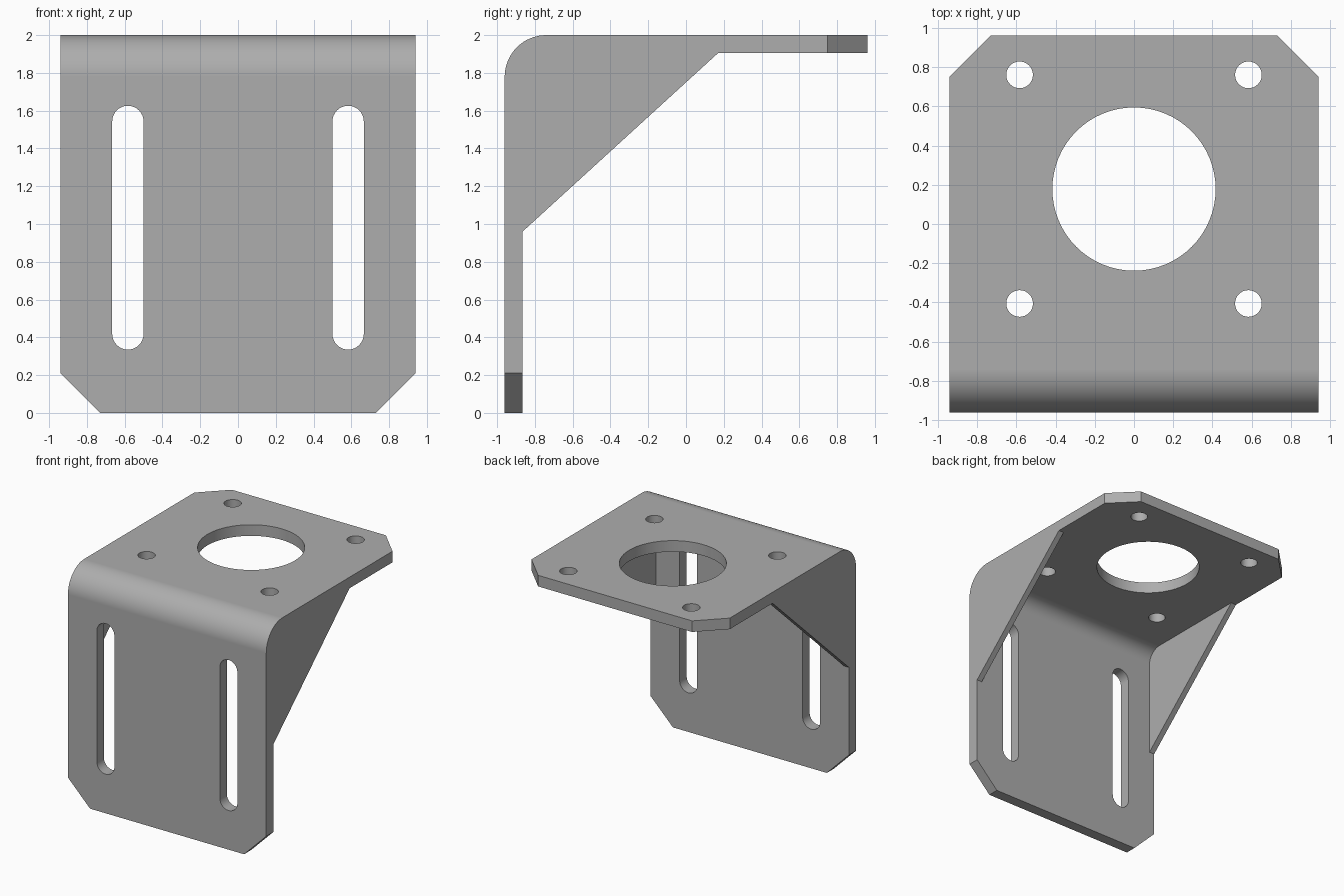
import bpy
import bmesh
from math import sin, cos, pi
from mathutils import Vector

if "Cube" in bpy.data.objects:
    bpy.data.objects.remove(bpy.data.objects["Cube"])

HALF_W, HALF_D, TOP = 0.94, 0.96, 2.0
SHEET, GUSSET = 0.095, 0.05
BEND, CHAMFER = 0.22, 0.21
INNER_Y, INNER_Z = -HALF_D + SHEET, TOP - SHEET
GUSSET_LOW, GUSSET_BACK = 0.96, 0.17

steel = bpy.data.materials.new("grey steel")
steel.use_nodes = True
grey = (0.42, 0.42, 0.42, 1)
steel.diffuse_color = grey
steel.node_tree.nodes["Principled BSDF"].inputs["Base Color"].default_value = grey


def arc(cx, cy, r, start, end, steps):
    """Points along an arc, angles in half turns."""
    angles = [pi * (start + (end - start) * i / steps) for i in range(steps + 1)]
    return [(cx + r * cos(a), cy + r * sin(a)) for a in angles]


def prism(name, points, axis, low, high):
    """Extrude a flat outline along x, y or z."""
    place = {"x": lambda a, b: (low, a, b),
             "y": lambda a, b: (a, low, b),
             "z": lambda a, b: (a, b, low)}[axis]
    bm = bmesh.new()
    face = bm.faces.new([bm.verts.new(place(*p)) for p in points])
    grown = bmesh.ops.extrude_face_region(bm, geom=[face])["geom"]
    shift = Vector([high - low if axis == k else 0 for k in "xyz"])
    bmesh.ops.translate(bm, vec=shift,
                        verts=[g for g in grown if isinstance(g, bmesh.types.BMVert)])
    bmesh.ops.recalc_face_normals(bm, faces=bm.faces)
    mesh = bpy.data.meshes.new(name)
    bm.to_mesh(mesh)
    bm.free()
    mesh.materials.append(steel)
    obj = bpy.data.objects.new(name, mesh)
    bpy.context.collection.objects.link(obj)
    return obj


# Bent sheet with its side gussets, as one solid side profile
side = [(-HALF_D, 0)]
side += arc(-HALF_D + BEND, TOP - BEND, BEND, 1, 0.5, 16)
side += [(HALF_D, TOP), (HALF_D, INNER_Z), (GUSSET_BACK, INNER_Z),
         (INNER_Y, GUSSET_LOW), (INNER_Y, 0)]
bracket = prism("bracket", side, "x", -HALF_W, HALF_W)

# Hollow between the gussets, following the inside of the bend
hollow = [(INNER_Y, GUSSET_LOW)]
hollow += arc(-HALF_D + BEND, TOP - BEND, BEND - SHEET, 1, 0.5, 12)
hollow += [(GUSSET_BACK, INNER_Z), (GUSSET_BACK, GUSSET_LOW)]
cutters = [prism("hollow_cutter", hollow, "x", -HALF_W + GUSSET, HALF_W - GUSSET)]

# Central opening in the top plate
cutters.append(prism("opening_cutter", arc(0, 0.178, 0.416, 0, 2, 64)[:-1],
                     "z", 1.7, 2.2))

for s in (-1, 1):
    # Screw holes
    for y in (-0.405, 0.76):
        cutters.append(prism("screw_hole_cutter",
                             arc(s * 0.583, y, 0.068, 0, 2, 32)[:-1], "z", 1.7, 2.2))
    # Long slots in the front plate
    slot = arc(s * 0.583, 1.543, 0.083, 0, 1, 16) + arc(s * 0.583, 0.418, 0.083, 1, 2, 16)
    cutters.append(prism("slot_cutter", slot, "y", -1.2, -0.7))

    # Clipped corners of both plates
    def corner(edge, inward):
        e = 0.1
        return [(s * (HALF_W - CHAMFER - e), edge - inward * e),
                (s * (HALF_W + e), edge - inward * e),
                (s * (HALF_W + e), edge + inward * (CHAMFER + e))]
    cutters.append(prism("front_corner_cutter", corner(0, 1), "y", -1.2, -0.7))
    cutters.append(prism("top_corner_cutter", corner(HALF_D, -1), "z", 1.7, 2.2))

# Apply every cut, then remove the cutters
bpy.ops.object.select_all(action="DESELECT")
bracket.select_set(True)
bpy.context.view_layer.objects.active = bracket
for cutter in cutters:
    cutter.hide_render = True
    cut = bracket.modifiers.new("cut", "BOOLEAN")
    cut.operation = "DIFFERENCE"
    cut.solver = "EXACT"
    cut.object = cutter
    bpy.ops.object.modifier_apply(modifier=cut.name)
    bpy.data.objects.remove(cutter)

# Smooth bend and hole walls, flat plates
bpy.ops.object.shade_smooth_by_angle(angle=pi / 6)
weighted = bracket.modifiers.new("flat plates", "WEIGHTED_NORMAL")
weighted.keep_sharp = True
